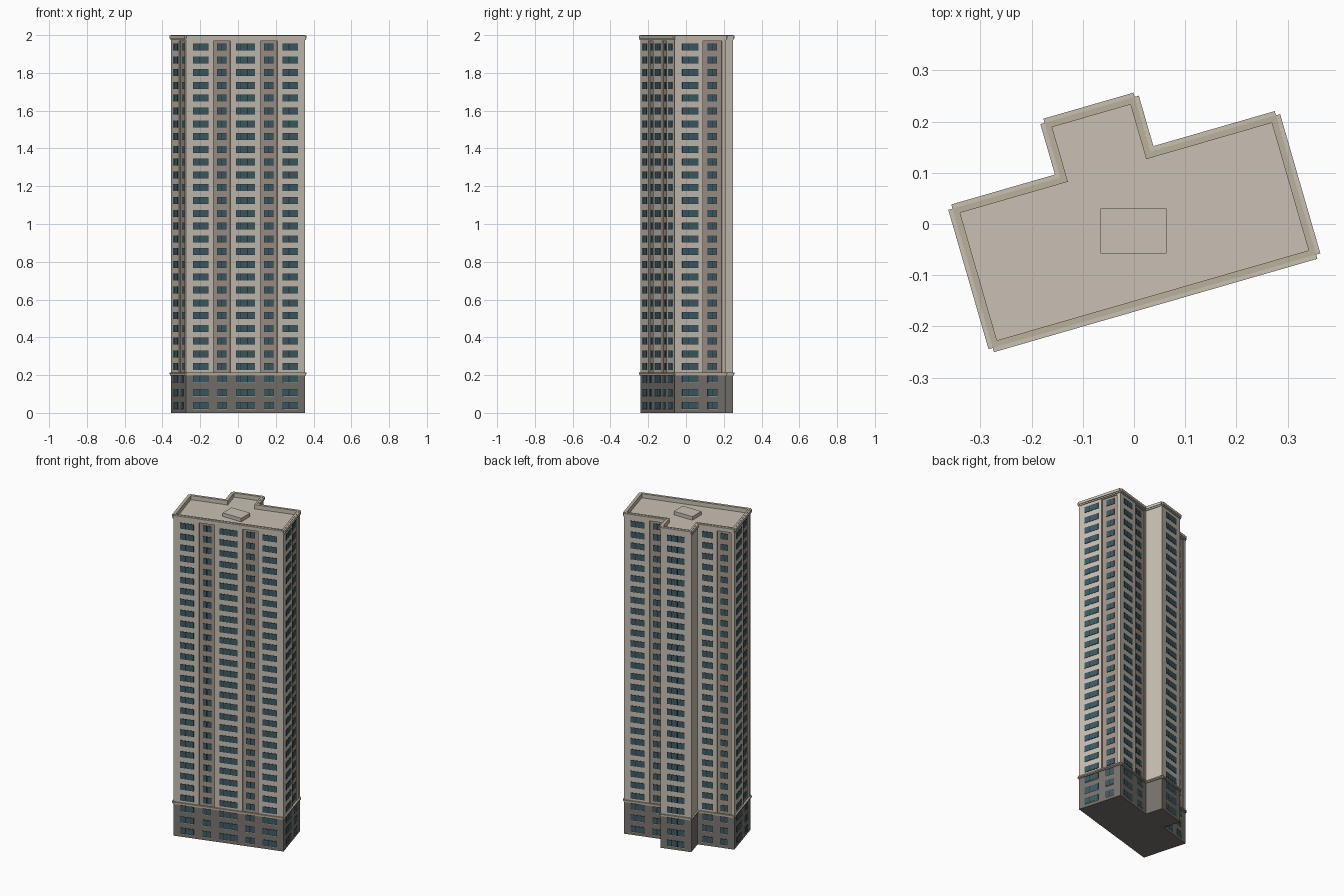
import bpy, bmesh, math
from mathutils import Vector

if "Cube" in bpy.data.objects:
    bpy.data.objects.remove(bpy.data.objects["Cube"])

ANGLE = math.radians(16.1)
BASE_TOP, WALL_TOP, TOP = 0.21, 1.97, 2.0
FLOOR = (WALL_TOP - BASE_TOP) / 26
RECESS = 0.008


def material(name, rgb):
    m = bpy.data.materials.new(name)
    m.diffuse_color = (*rgb, 1)
    m.use_nodes = True
    m.node_tree.nodes["Principled BSDF"].inputs["Base Color"].default_value = m.diffuse_color
    return m


WALL = material("cream wall", (0.58, 0.53, 0.45))
BAY = material("taupe bay", (0.37, 0.30, 0.25))
STONE = material("grey base", (0.19, 0.175, 0.16))
ROOF = material("roof cream", (0.58, 0.53, 0.46))
TRIM = material("sand trim", (0.50, 0.44, 0.33))
GLASS = material("teal glass", (0.045, 0.105, 0.13))
FRAME = material("dark frame", (0.02, 0.032, 0.038))

# Footprint, counter-clockwise from the front left corner
FOOT = [Vector(p) for p in [
    (-0.332, -0.156), (0.325, -0.156), (0.325, 0.127), (0.070, 0.127),
    (0.070, 0.238), (-0.113, 0.238), (-0.113, 0.127), (-0.332, 0.127)]]

# Each wall: recessed bays and windows as (start, end) along the wall
FRONT = 0.657


def mirrored(spans):
    return spans + [(FRONT - b, FRONT - a) for a, b in reversed(spans)]


BAYS = {0: mirrored([(0.153, 0.245)]), 1: [(0.155, 0.26)], 2: [(0.15, 0.242)],
        6: [(0.115, 0.20)], 7: [(0.155, 0.26)]}
WINDOWS = {0: mirrored([(0.039, 0.124), (0.173, 0.225)]) + [(0.2755, 0.3815)],
           1: [(0.039, 0.132), (0.182, 0.235)],
           2: [(0.037, 0.12), (0.17, 0.222)],
           4: [(0.039, 0.144)],
           6: [(0.025, 0.092), (0.135, 0.178)],
           7: [(0.039, 0.132), (0.182, 0.235)]}


def wall(i):
    """Start point, direction, outward normal and length of one wall."""
    a, b = FOOT[i], FOOT[(i + 1) % len(FOOT)]
    d = (b - a).normalized()
    return a, d, Vector((d.y, -d.x)), (b - a).length


def finish(name, bm, mats, rotate=True):
    bmesh.ops.recalc_face_normals(bm, faces=bm.faces)
    me = bpy.data.meshes.new(name)
    bm.to_mesh(me)
    bm.free()
    for m in mats:
        me.materials.append(m)
    ob = bpy.data.objects.new(name, me)
    bpy.context.collection.objects.link(ob)
    if rotate:
        ob.rotation_euler.z = ANGLE
    return ob


def prism(bm, pts, z0, z1):
    """Vertical prism; returns its side faces."""
    lo = [bm.verts.new((p[0], p[1], z0)) for p in pts]
    hi = [bm.verts.new((p[0], p[1], z1)) for p in pts]
    n = len(pts)
    bm.faces.new(lo[::-1])
    bm.faces.new(hi)
    return [bm.faces.new((lo[k], lo[(k + 1) % n], hi[(k + 1) % n], hi[k]))
            for k in range(n)]


def slab(bm, i, s0, s1, d0, d1, z0, z1):
    """Box on wall i from s0 to s1, between outward depths d0 and d1."""
    a, d, n, _ = wall(i)
    prism(bm, [a + d * s0 + n * d0, a + d * s0 + n * d1,
               a + d * s1 + n * d1, a + d * s1 + n * d0], z0, z1)


def inset(dist):
    """Footprint moved inward by dist."""
    return [FOOT[i] - (wall(i)[2] + wall(i - 1)[2]) * dist for i in range(len(FOOT))]


# Base storeys
bm = bmesh.new()
prism(bm, FOOT, 0, BASE_TOP)
finish("base", bm, [STONE])

# Tower shaft, with recessed bays notched into the outline
outline, in_bay = [], []
for i in range(len(FOOT)):
    a, d, n, _ = wall(i)
    outline.append(a)
    in_bay.append(False)
    for s0, s1 in BAYS.get(i, []):
        for s, depth, flag in ((s0, 0, True), (s0, RECESS, True),
                               (s1, RECESS, True), (s1, 0, False)):
            outline.append(a + d * s - n * depth)
            in_bay.append(flag)
bm = bmesh.new()
for face, flag in zip(prism(bm, outline, BASE_TOP, WALL_TOP), in_bay):
    face.material_index = int(flag)
finish("tower", bm, [WALL, BAY])

# Roof deck and raised hatch
bm = bmesh.new()
prism(bm, inset(0.002), WALL_TOP, 1.974)
finish("roof_deck", bm, [ROOF])
bm = bmesh.new()
prism(bm, [(-0.065, -0.058), (0.063, -0.058), (0.063, 0.03), (-0.065, 0.03)], 1.973, 1.996)
finish("roof_hatch", bm, [ROOF], rotate=False)

# Parapet ring around the roof
bm = bmesh.new()
inner = inset(0.012)
for i in range(len(FOOT)):
    j = (i + 1) % len(FOOT)
    ring = [[bm.verts.new((p.x, p.y, z)) for p in (FOOT[i], FOOT[j], inner[j], inner[i])]
            for z in (WALL_TOP, TOP)]
    lo, hi = ring
    bm.faces.new(hi).material_index = 1
    bm.faces.new((lo[0], lo[1], hi[1], hi[0]))
    bm.faces.new((lo[2], lo[3], hi[3], hi[2]))
bmesh.ops.remove_doubles(bm, verts=bm.verts, dist=0.0001)
finish("parapet", bm, [WALL, TRIM])

# Stepped cornice and the moulding over the base
for name, steps in (("cornice", [(0.0045, 1.974, 1.982), (0.0085, 1.982, 1.998)]),
                    ("base_moulding", [(0.005, 0.199, 0.205), (0.0085, 0.205, 0.213)])):
    bm = bmesh.new()
    for i in range(len(FOOT)):
        for out, z0, z1 in steps:
            slab(bm, i, 0, wall(i)[3], 0, out, z0, z1)
    finish(name, bm, [WALL if name == "cornice" else TRIM])

# Windows: dark frame plate, glass panes on top, sill below
frames, glass, sills = bmesh.new(), bmesh.new(), bmesh.new()
rows = [(0.02 + 0.07 * k, True) for k in range(3)]
rows += [(BASE_TOP + 0.016 + FLOOR * k, False) for k in range(26)]
for i, spans in WINDOWS.items():
    for s0, s1 in spans:
        width = s1 - s0
        recessed = any(b0 < s0 < b1 for b0, b1 in BAYS.get(i, []))
        # Pane edges: two equal panes, narrow + wide, or three panes
        cuts = [0, 0.5, 1] if width < 0.06 else [0, 0.4, 1] if width < 0.1 else [0, 0.25, 0.6, 1]
        for z, is_base in rows:
            face = -RECESS if recessed and not is_base else 0
            slab(frames, i, s0, s1, face, face + 0.0015, z, z + 0.037)
            for c0, c1 in zip(cuts, cuts[1:]):
                slab(glass, i, s0 + width * c0 + 0.002, s0 + width * c1 - 0.002,
                     face, face + 0.0022, z + 0.002, z + 0.035)
            if is_base:
                slab(sills, i, s0, s1, face, face + 0.003, z - 0.003, z)
finish("window_frames", frames, [FRAME])
finish("window_glass", glass, [GLASS])
finish("window_sills", sills, [TRIM])
